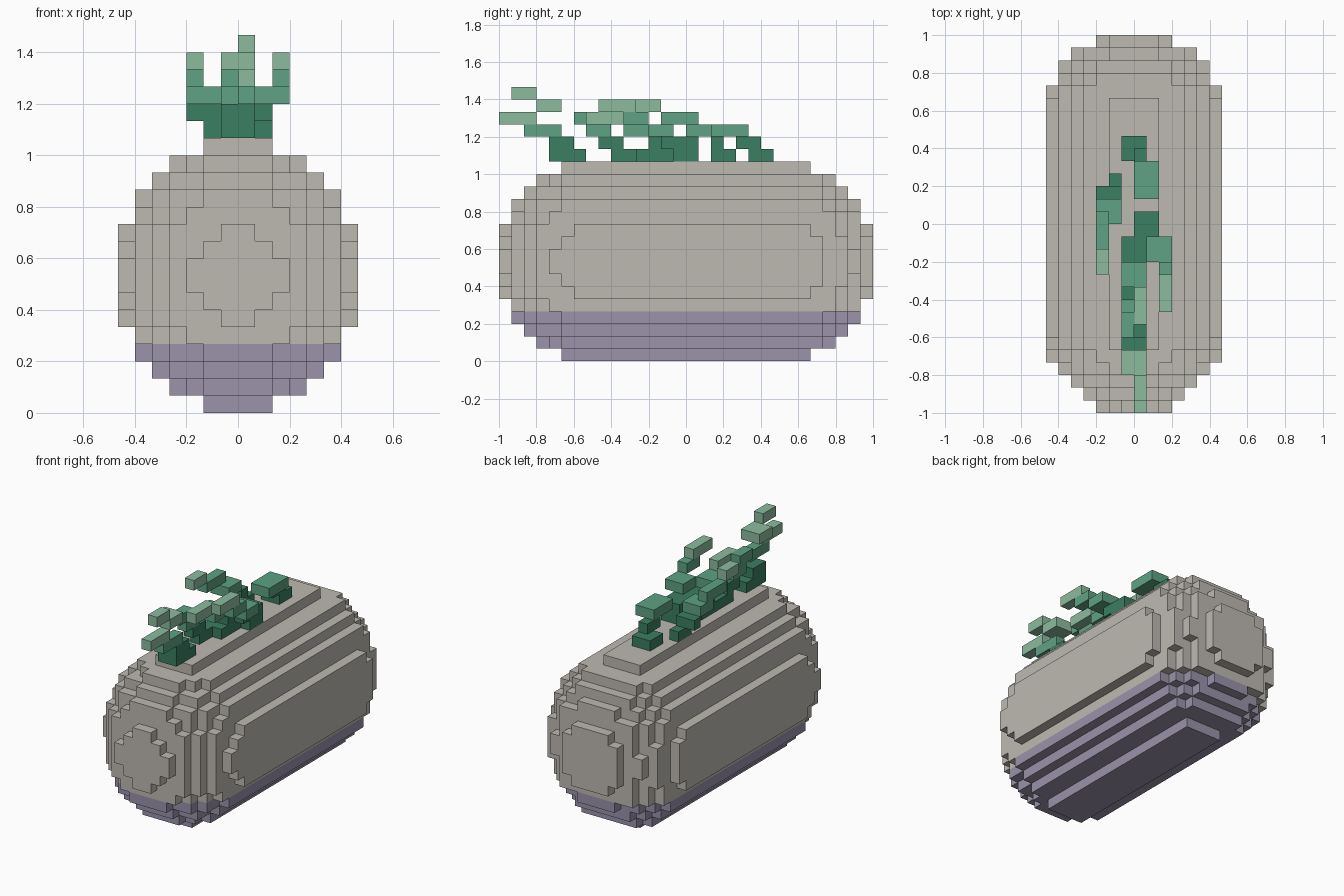
import bpy, bmesh
from mathutils import Vector

U = 1 / 15  # edge of one block

cube = bpy.data.objects.get("Cube")
if cube:
    bpy.data.objects.remove(cube, do_unlink=True)


def material(name, srgb):
    lin = [((c / 255 + 0.055) / 1.055) ** 2.4 for c in srgb] + [1.0]
    m = bpy.data.materials.new(name)
    m.use_nodes = True
    m.diffuse_color = lin
    m.node_tree.nodes["Principled BSDF"].inputs["Base Color"].default_value = lin
    return m


cream = material("warm grey skin", (190, 186, 178))
purple = material("dusty purple underside", (155, 147, 170))
greens = [material("dark leaf green", (59, 126, 98)),
          material("mid leaf green", (94, 162, 131)),
          material("light leaf green", (140, 188, 158))]

AXES = [Vector(v) for v in ("100", "010", "001") for v in [[int(c) for c in v]]]


def block_shell(name, cells, mats):
    """Outer skin of a set of unit blocks; cells maps (x, y, z) to a material slot."""
    bm = bmesh.new()
    verts = {}

    def corner(p):
        key = tuple(round(c) for c in p)
        if key not in verts:
            verts[key] = bm.verts.new(Vector(key) * U)
        return verts[key]

    for cell, slot in cells.items():
        base = Vector(cell)
        for i in range(3):
            n, a, b = AXES[i], AXES[(i + 1) % 3], AXES[(i + 2) % 3]
            for sign in (1, -1):
                if tuple(round(c) for c in base + n * sign) in cells:
                    continue
                o = base + n if sign > 0 else base
                loop = [o, o + a, o + a + b, o + b][::sign]
                bm.faces.new([corner(p) for p in loop]).material_index = slot
    mesh = bpy.data.meshes.new(name)
    bm.to_mesh(mesh)
    bm.free()
    for m in mats:
        mesh.materials.append(m)
    bpy.context.collection.objects.link(bpy.data.objects.new(name, mesh))


# Body: long barrel with a rounder front cap and a squarer back cap
def in_body(x, y, z):
    cx, cy, cz = x + 0.5, y + 0.5, z - 7.5
    if z in (0, 15) and abs(cy) > 10:
        return False
    t = max(0, -cy - 8) / 7 if cy < 0 else max(0, cy - 9.02) / 6
    return (cx / 7) ** 2 + (cz / 8) ** 2 + t * t < 1


block_shell("body", {(x, y, z): int(z < 4)
                     for x in range(-7, 7) for y in range(-15, 15) for z in range(16)
                     if in_body(x, y, z)}, [cream, purple])


# Leaf sprigs: each run sits one layer above the last and reaches further forward
def sprig(name, layer, *runs):
    """Runs are (left edge, width, back edge, length); colour lightens with height."""
    cells = {}
    for z, (x0, width, back, length) in enumerate(runs, layer):
        for x in range(x0, x0 + width):
            for y in range(back - length, back):
                pale = z == 19 and x == 0
                cells[x, y, z] = 2 if pale else min(2, (z - 16) // 2)
    block_shell(name, cells, greens)


sprig("back_sprig", 16, (-1, 2, 7, 2), (0, 1, 6, 2), (0, 2, 5, 3))
sprig("right_sprig", 16, (-2, 1, 4, 2), (-3, 2, 3, 1), (-3, 2, 2, 2),
      (-3, 1, 1, 3), (-3, 1, -2, 2))
sprig("left_sprig", 16, (0, 2, 1, 2), (0, 2, 1, 3), (1, 2, -1, 2),
      (2, 1, -3, 2), (2, 1, -4, 3))
sprig("middle_sprig", 16, (-1, 2, -1, 3), (-1, 2, -1, 2), (-1, 2, -3, 2), (0, 1, -5, 3))
sprig("middle_side_sprig", 16, (-1, 1, -4, 2), (-1, 1, -5, 2), (-1, 1, -6, 2), (-1, 1, -7, 2))
sprig("front_sprig", 16, (-1, 2, -8, 3), (-1, 2, -9, 2), (0, 1, -10, 3), (0, 1, -12, 3))
sprig("front_tip", 20, (-1, 2, -10, 2), (0, 1, -12, 2))
